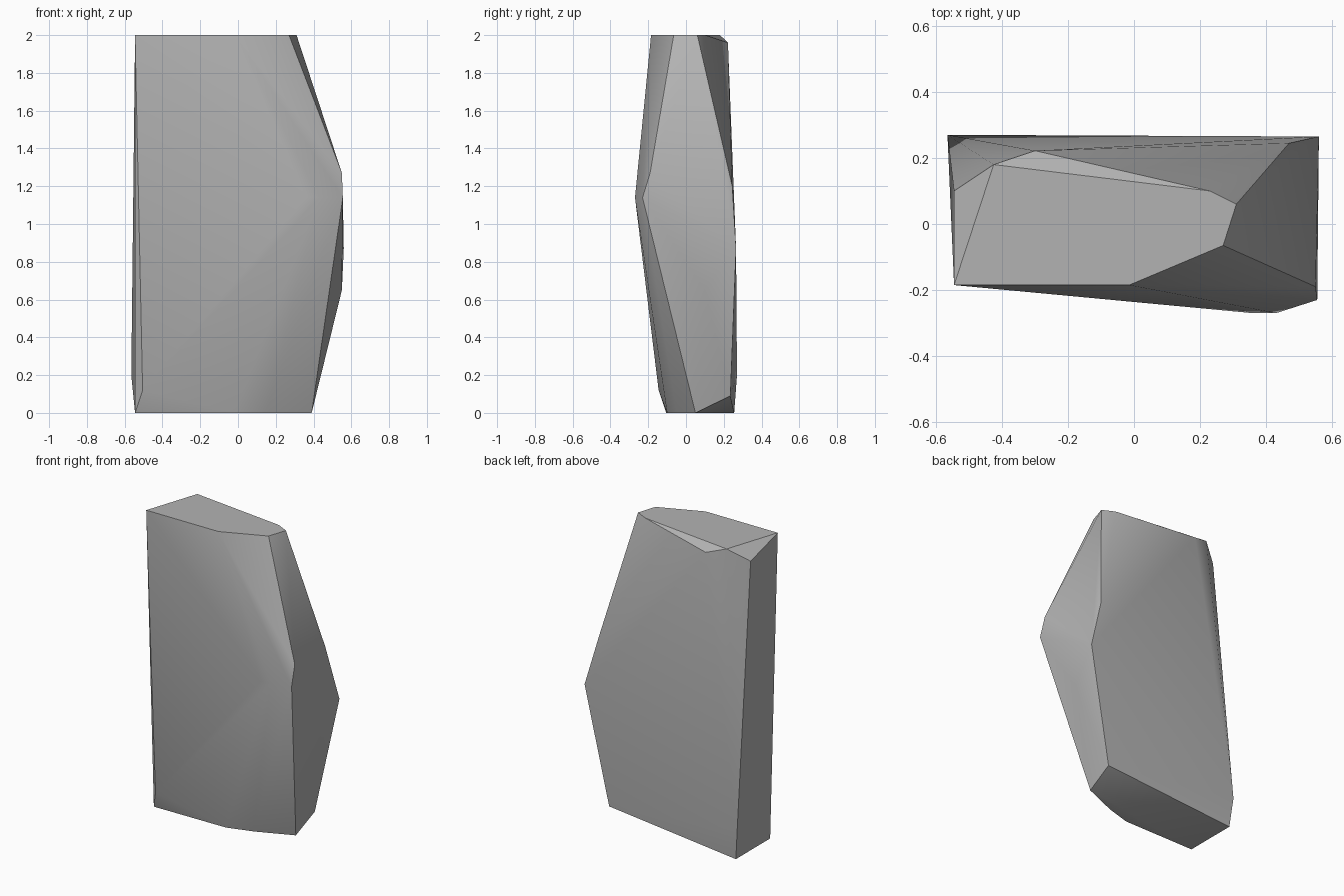
import bpy
import bmesh
import math
from mathutils import Vector


def remove_default_cube():
    cube = bpy.data.objects.get("Cube")
    if cube:
        bpy.data.objects.remove(cube, do_unlink=True)


def make_material(name, grey):
    material = bpy.data.materials.new(name)
    material.use_nodes = True
    colour = (grey, grey, grey, 1)
    material.diffuse_color = colour
    shader = next(node for node in material.node_tree.nodes
                  if node.type == "BSDF_PRINCIPLED")
    shader.inputs["Base Color"].default_value = colour
    return material


def level(height, outline):
    """Corners of one horizontal cross-section of the stone."""
    return [Vector((x, y, height)) for x, y in outline]


def build_hull(name, corners, material):
    """Wrap the corners in a convex skin and merge its flat facets."""
    bm = bmesh.new()
    for corner in corners:
        bm.verts.new(corner)
    hull = bmesh.ops.convex_hull(bm, input=bm.verts[:])
    inner = [item for item in hull["geom_interior"]
             if isinstance(item, bmesh.types.BMVert)]
    bmesh.ops.delete(bm, geom=inner, context="VERTS")
    bmesh.ops.dissolve_limit(bm, angle_limit=math.radians(0.5),
                             verts=bm.verts[:], edges=bm.edges[:])
    bmesh.ops.recalc_face_normals(bm, faces=bm.faces[:])
    mesh = bpy.data.meshes.new(name)
    bm.to_mesh(mesh)
    bm.free()
    mesh.materials.append(material)
    stone = bpy.data.objects.new(name, mesh)
    bpy.context.collection.objects.link(stone)
    return stone


def smooth_by_angle(stone, degrees):
    bpy.ops.object.select_all(action="DESELECT")
    stone.select_set(True)
    bpy.context.view_layer.objects.active = stone
    bpy.ops.object.shade_smooth_by_angle(angle=math.radians(degrees))


remove_default_cube()
stone_grey = make_material("stone grey", 0.45)

# Flat top with a slanted chip along the back
flat_top = level(2, [(-.545, -.185), (-.015, -.185), (.27, -.065),
                     (.31, .06), (.23, .10), (-.425, .18)])
chipped_back = level(1.96, [(-.30, .222)])
chipped_corner = level(1.92, [(-.545, .10)])

# Bulging shoulder and widest ridge on the right side
shoulder = level(1.27, [(.55, -.19)])
back_shoulder = level(1.2, [(.47, .245)])
front_ridge = level(1.14, [(.36, -.27), (.43, -.27), (.555, -.23)])
back_ridge = level(.87, [(.56, .265)])
side_ridge = level(.65, [(.55, .10)])

# Worn lower corners and the flat foot
worn_back = level(.2, [(-.565, .27)])
worn_front = level(.12, [(-.505, -.145)])
raised_heel = level(.09, [(.40, .235)])
foot = level(0, [(-.545, .255), (-.545, -.105), (-.02, -.10),
                 (.15, -.05), (.39, .05)])

corners = (flat_top + chipped_back + chipped_corner
           + shoulder + back_shoulder + front_ridge + back_ridge + side_ridge
           + worn_back + worn_front + raised_heel + foot)
boulder = build_hull("standing_stone", corners, stone_grey)
smooth_by_angle(boulder, 30)
